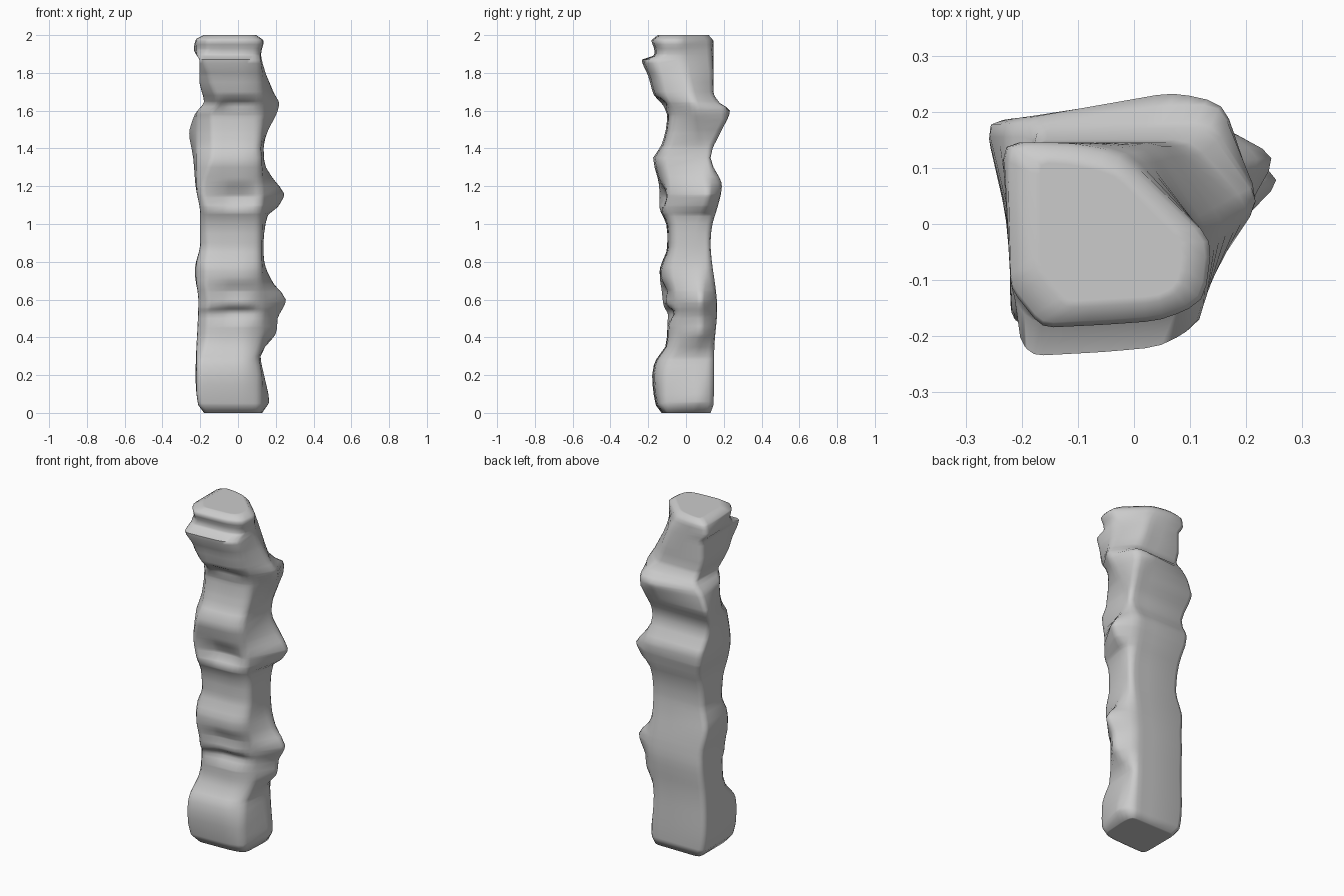
import bpy
import bmesh
import math
from mathutils import Vector

cube = bpy.data.objects.get("Cube")
if cube:
    bpy.data.objects.remove(cube, do_unlink=True)

# Outline of each side of the pillar as (height, offset) in hundredths
LEFT_EDGE = [(0, -18), (4, -21), (20, -22.5), (60, -21), (75, -23), (90, -20), (105, -20), (120, -22.5),
             (135, -24), (148, -26.5), (158, -23), (165, -18), (175, -20.5), (187, -20.5), (192, -23.5),
             (198, -22), (200, -18)]
RIGHT_EDGE = [(0, 13), (6, 17), (20, 14), (30, 12), (42, 21), (50, 22), (60, 26.5), (68, 20), (77, 15),
              (85, 13.5), (104, 16), (109, 22), (116, 25.5), (122, 21), (130, 15), (140, 13), (148, 15.5),
              (164, 22.5), (170, 19.5), (190, 12.5), (197, 14), (200, 10)]
FRONT_EDGE = [(0, -13), (4, -16), (20, -18), (28, -16), (35, -11), (52, -10), (56, -12), (75, -14), (88, -10),
              (100, -10.5), (110, -14.5), (120, -14.5), (135, -17.5), (142, -13), (157, -10), (162, -12),
              (168, -17), (178, -20), (187, -23.5), (189, -17.5), (193, -17), (197, -18.5), (200, -15)]
BACK_EDGE = [(0, 13), (4, 14.5), (35, 15), (55, 16.5), (90, 13), (100, 14), (110, 17), (120, 19), (135, 13),
             (150, 19), (160, 23.5), (164, 18), (170, 14.5), (197, 14.5), (200, 12)]
# How far the back right corner, side ridge and front left bevel reach
BACK_CORNER = [(0, 12), (5, 13), (30, 12), (60, 13), (140, 14), (160, 16), (170, 9), (190, 2), (200, -3)]
RIDGE_Y = [(0, 7), (60, 8), (95, 8), (116, 12), (140, 8), (164, 4), (180, 0), (200, -3)]
FRONT_BEVEL = [(0, 2), (25, 2), (40, 6), (75, 6), (100, 4), (120, 4), (138, 10), (165, 9), (180, 6), (187, 3),
               (193, 7)]
# Hollows in the middle of the front, and how far forward its right corner sits
FRONT_DENT = [(0, 0), (46, 0), (54, 3.5), (58, 1), (64, 2.5), (72, 0), (106, 0), (114, 4), (124, 0), (160, 0),
              (164, 2), (168, 0)]
FRONT_CORNER = [(0, 0.8), (20, 0.7), (35, 0.55), (58, 0.5), (75, 0.7), (187, 0.75)]


def sample(profile, z):
    """Smooth curve through the profile, level at its peaks and dips."""
    def slope(i):
        if i in (0, len(profile) - 1):
            return 0
        (z0, v0), (z1, v1), (z2, v2) = profile[i - 1:i + 2]
        return 0 if (v1 - v0) * (v2 - v1) <= 0 else (v2 - v0) / (z2 - z0)

    for i in range(len(profile) - 1):
        (za, va), (zb, vb) = profile[i], profile[i + 1]
        if z <= zb:
            span = zb - za
            t = (z - za) / span
            ease = t * t * (3 - 2 * t)
            start = t * (1 - t) ** 2 * slope(i) * span
            end = t * t * (t - 1) * slope(i + 1) * span
            return va + (vb - va) * ease + start + end
    return profile[-1][1]


def rounded(corners, steps=2):
    """Round each (x, y, cut) corner with a short curve."""
    outline = []
    points = [Vector((x, y)) for x, y, _ in corners]
    for i, point in enumerate(points):
        ends = []
        for other in (points[i - 1], points[(i + 1) % len(points)]):
            edge = other - point
            ends.append(point + edge.normalized() * min(corners[i][2], edge.length * 0.4))
        for k in range(steps + 1):
            t = k / steps
            outline.append(ends[0] * (1 - t) ** 2 + point * 2 * t * (1 - t) + ends[1] * t * t)
    return outline


def cross_section(z):
    left, right = sample(LEFT_EDGE, z), sample(RIGHT_EDGE, z)
    front, back = sample(FRONT_EDGE, z), sample(BACK_EDGE, z)
    bevel, back_x = sample(FRONT_BEVEL, z), sample(BACK_CORNER, z)
    front_left = max(left, -22)
    dent = sample(FRONT_DENT, z)
    back_drop = max(0, (z - 180) * 0.1)
    return rounded([
        (front_left, front + bevel, 2),
        (front_left + bevel * 0.8, front, 2),
        (-5, front * 0.97 + dent, 3),
        (5, front * 0.93 + dent, 3),
        (min(right - 1, 12.5), front * sample(FRONT_CORNER, z), 3),
        (right, sample(RIDGE_Y, z), 3),
        (back_x, min(back, 21.5) - back_drop, 3),
        (back_x - 9, back, 3),
        (left, min(back, 18.5), 3),
    ])


# Stone pillar: stacked cross sections skinned together
heights = sorted({z for profile in (LEFT_EDGE, RIGHT_EDGE, FRONT_EDGE, BACK_EDGE, FRONT_DENT) for z, _ in profile}
                 | set(range(0, 201, 5)))
bm = bmesh.new()
rings = [[bm.verts.new((p.x / 100, p.y / 100, z / 100)) for p in cross_section(z)] for z in heights]
for low, high in zip(rings, rings[1:]):
    n = len(low)
    for i in range(n):
        j = (i + 1) % n
        bm.faces.new((low[i], low[j], high[j], high[i]))
caps = [bm.faces.new(rings[-1]), bm.faces.new(rings[0][::-1])]
bmesh.ops.recalc_face_normals(bm, faces=bm.faces)
# Narrow rim around each end keeps the end faces flat
bmesh.ops.inset_individual(bm, faces=caps, thickness=0.012)

mesh = bpy.data.meshes.new("stone_pillar")
bm.to_mesh(mesh)
bm.free()
pillar = bpy.data.objects.new("stone_pillar", mesh)
bpy.context.collection.objects.link(pillar)

# Plain grey stone
stone = bpy.data.materials.new("grey_stone")
stone.use_nodes = True
grey = (0.6, 0.6, 0.6, 1)
stone.diffuse_color = grey
stone.node_tree.nodes["Principled BSDF"].inputs["Base Color"].default_value = grey
mesh.materials.append(stone)

bpy.ops.object.select_all(action="DESELECT")
pillar.select_set(True)
bpy.context.view_layer.objects.active = pillar
bpy.ops.object.shade_smooth_by_angle(angle=math.radians(70))
